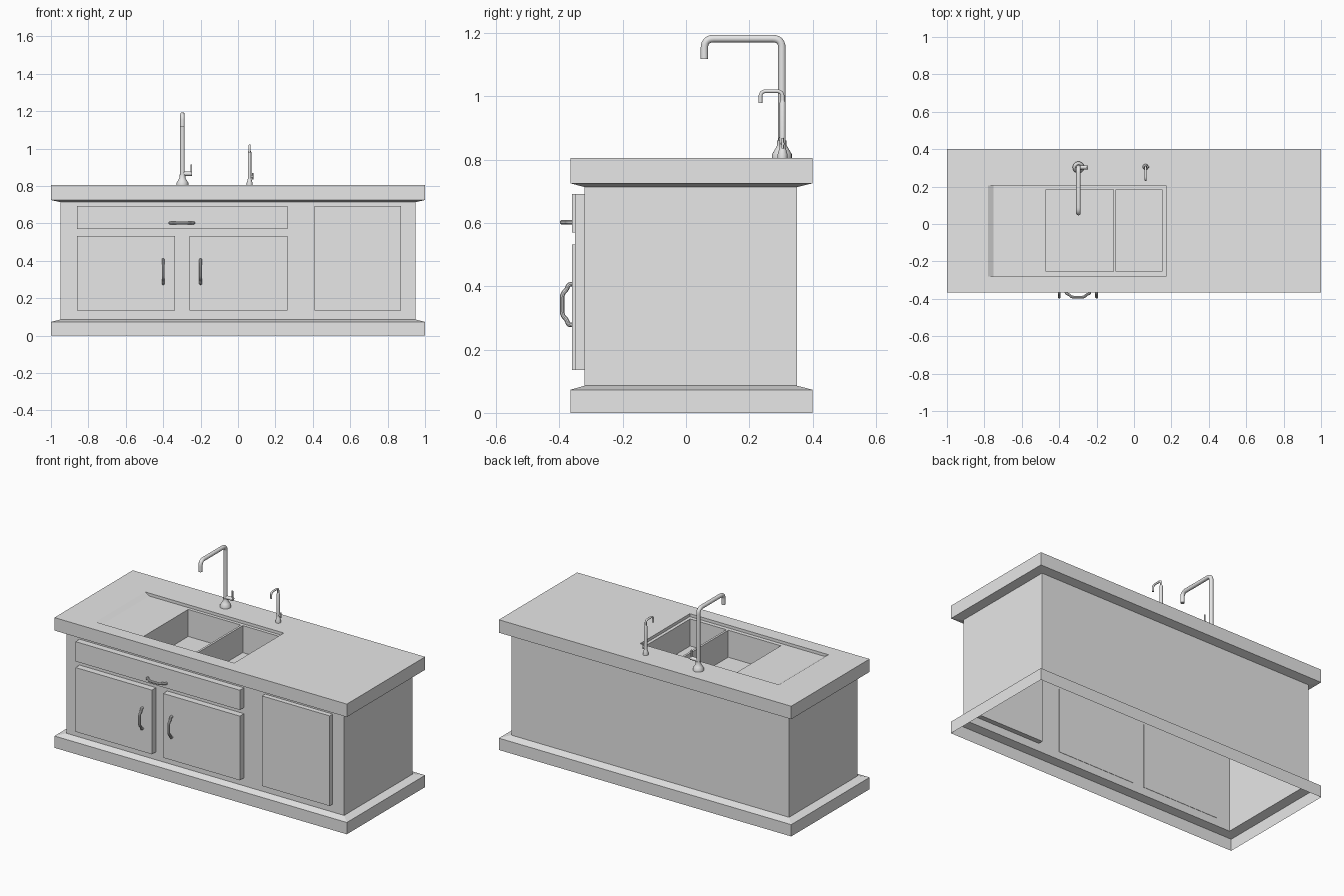
import bpy, bmesh, math
from mathutils import Vector

cube = bpy.data.objects.get("Cube")
if cube:
    bpy.data.objects.remove(cube, do_unlink=True)

GREY = (0.8, 0.8, 0.8, 1.0)
mat = bpy.data.materials.new("plain_grey")
mat.use_nodes = True
mat.diffuse_color = GREY
mat.node_tree.nodes["Principled BSDF"].inputs["Base Color"].default_value = GREY

TOP = 0.805      # worktop height
LEDGE = 0.787    # sink ledge height
BOWL = 0.62      # bowl floor height


def finish(name, bm, smooth=False):
    bmesh.ops.remove_doubles(bm, verts=bm.verts, dist=0.0005)
    me = bpy.data.meshes.new(name)
    bm.to_mesh(me)
    bm.free()
    ob = bpy.data.objects.new(name, me)
    bpy.context.collection.objects.link(ob)
    me.materials.append(mat)
    if smooth:
        bpy.ops.object.select_all(action='DESELECT')
        ob.select_set(True)
        bpy.context.view_layer.objects.active = ob
        bpy.ops.object.shade_smooth_by_angle(angle=math.radians(35))
    return ob


def rect(bm, x0, x1, y0, y1, z):
    return [bm.verts.new((x, y, z)) for x, y in ((x0, y0), (x1, y0), (x1, y1), (x0, y1))]


def bridge(bm, loops):
    for a, b in zip(loops, loops[1:]):
        for i in range(4):
            j = (i + 1) % 4
            bm.faces.new((a[i], a[j], b[j], b[i]))


def box(name, x0, x1, y0, y1, z0, z1):
    bm = bmesh.new()
    low, high = rect(bm, x0, x1, y0, y1, z0), rect(bm, x0, x1, y0, y1, z1)
    bridge(bm, [low, high])
    bm.faces.new(low[::-1])
    bm.faces.new(high)
    return finish(name, bm)


def lathe(name, x, y, profile, sides=20):
    bm = bmesh.new()
    rings = []
    for r, z in profile:
        rings.append([bm.verts.new((x + r * math.cos(math.tau * i / sides),
                                    y + r * math.sin(math.tau * i / sides), z))
                      for i in range(sides)])
    for a, b in zip(rings, rings[1:]):
        for i in range(sides):
            j = (i + 1) % sides
            bm.faces.new((a[i], a[j], b[j], b[i]))
    bm.faces.new(rings[0][::-1])
    bm.faces.new(rings[-1])
    return finish(name, bm, True)


def rounded(points, radius, steps=6):
    # replace each inner corner with a quadratic bend
    pts = [Vector(p) for p in points]
    out = [pts[0]]
    for a, b, c in zip(pts, pts[1:], pts[2:]):
        s = b + (a - b).normalized() * min(radius, (a - b).length * 0.49)
        e = b + (c - b).normalized() * min(radius, (c - b).length * 0.49)
        for i in range(steps + 1):
            t = i / steps
            out.append(s * (1 - t) ** 2 + b * 2 * t * (1 - t) + e * t * t)
    return out + [pts[-1]]


def tube(name, points, radius, sides=14):
    # sweep a circle along a path that lies in one plane
    bm = bmesh.new()
    rings = []
    plane = Vector((0, 0, 0))
    for a, b, c in zip(points, points[1:], points[2:]):
        plane += (b - a).cross(c - b)
    if plane.length < 1e-7:
        plane = (points[-1] - points[0]).orthogonal()
    plane.normalize()
    for k, p in enumerate(points):
        d = (points[min(k + 1, len(points) - 1)] - points[max(k - 1, 0)]).normalized()
        side = plane.cross(d)
        rings.append([bm.verts.new(p + radius * (plane * math.cos(math.tau * i / sides)
                                                 + side * math.sin(math.tau * i / sides)))
                      for i in range(sides)])
    for a, b in zip(rings, rings[1:]):
        for i in range(sides):
            j = (i + 1) % sides
            bm.faces.new((a[i], a[j], b[j], b[i]))
    bm.faces.new(rings[0])
    bm.faces.new(rings[-1])
    bmesh.ops.recalc_face_normals(bm, faces=bm.faces)
    return finish(name, bm, True)


# Cabinet shell: plinth, walls and worktop, open underneath, stepping into the sink
bm = bmesh.new()
wide, body = (-1, 1, -0.365, 0.4), (-0.95, 0.95, -0.32, 0.35)
loops = [rect(bm, *r, z) for r, z in ((wide, 0), (wide, 0.073), (body, 0.086),
                                      (body, 0.713), (wide, 0.725), (wide, TOP))]
loops.append(rect(bm, -0.78, 0.17, -0.28, 0.205, TOP))
loops.append(rect(bm, -0.75, 0.17, -0.28, 0.205, LEDGE))
bridge(bm, loops)

# Sink ledge, drainer and the two bowls
xs = (-0.75, -0.47, -0.11, -0.097, 0.15, 0.17)
ys = (-0.28, -0.255, 0.185, 0.205)
for i in range(len(xs) - 1):
    for j in range(len(ys) - 1):
        cell = (xs[i], xs[i + 1], ys[j], ys[j + 1])
        top = rect(bm, *cell, LEDGE)
        if j == 1 and i in (1, 3):
            floor = rect(bm, *cell, BOWL)
            bridge(bm, [top, floor])
            bm.faces.new(floor)
        else:
            bm.faces.new(top)
finish("cabinet_and_sink", bm)

# Door and drawer fronts
box("drawer_front", -0.86, 0.265, -0.36, -0.318, 0.57, 0.692)
box("door_a", -0.86, -0.337, -0.36, -0.318, 0.135, 0.532)
box("door_b", -0.26, 0.265, -0.36, -0.318, 0.135, 0.532)
box("side_panel", 0.41, 0.872, -0.35, -0.29, 0.135, 0.692)

# Bowed pull handles: offset along the grip, distance out from the door
half = [(-0.064, 0), (-0.064, 0.014), (-0.048, 0.018), (-0.034, 0.033)]
bow = half + [(-a, d) for a, d in reversed(half)]


def handle(name, x, z, upright):
    pts = [(x, -0.358 - d, z + a) if upright else (x + a, -0.358 - d, z) for a, d in bow]
    tube(name, rounded(pts, 0.012, 3), 0.0075, 10)


handle("door_a_handle", -0.4, 0.342, True)
handle("door_b_handle", -0.2, 0.342, True)
handle("drawer_handle", -0.3, 0.602, False)


def faucet(name, x, y, height, reach, drop, r, bend):
    # flared foot, bent spout and a side lever
    foot = 2.6 * r
    lathe(name + "_foot", x, y, [(foot, TOP - 0.002), (foot, TOP + 0.012),
                                 (foot * 0.75, TOP + 0.025), (r * 1.25, TOP + 0.04),
                                 (r * 1.25, TOP + 0.055)])
    path = [(x, y, TOP), (x, y, height), (x, y - reach, height), (x, y - reach, height - drop)]
    tube(name + "_spout", rounded(path, bend), r)


faucet("main_faucet", -0.297, 0.303, 1.182, 0.245, 0.065, 0.012, 0.03)
tube("main_lever_stem", [Vector((-0.297, 0.303, 0.865)), Vector((-0.245, 0.303, 0.865))], 0.011)
tube("main_lever", [Vector((-0.25, 0.303, 0.86)), Vector((-0.25, 0.303, 0.915))], 0.005)

faucet("small_faucet", 0.062, 0.305, 1.016, 0.07, 0.038, 0.006, 0.018)
lathe("small_faucet_sleeve", 0.062, 0.305, [(0.009, TOP), (0.009, 0.98), (0.006, 0.987)])
tube("small_lever_stem", [Vector((0.062, 0.305, 0.85)), Vector((0.08, 0.305, 0.85))], 0.006)
tube("small_lever", [Vector((0.078, 0.305, 0.835)), Vector((0.078, 0.305, 0.868))], 0.004)
